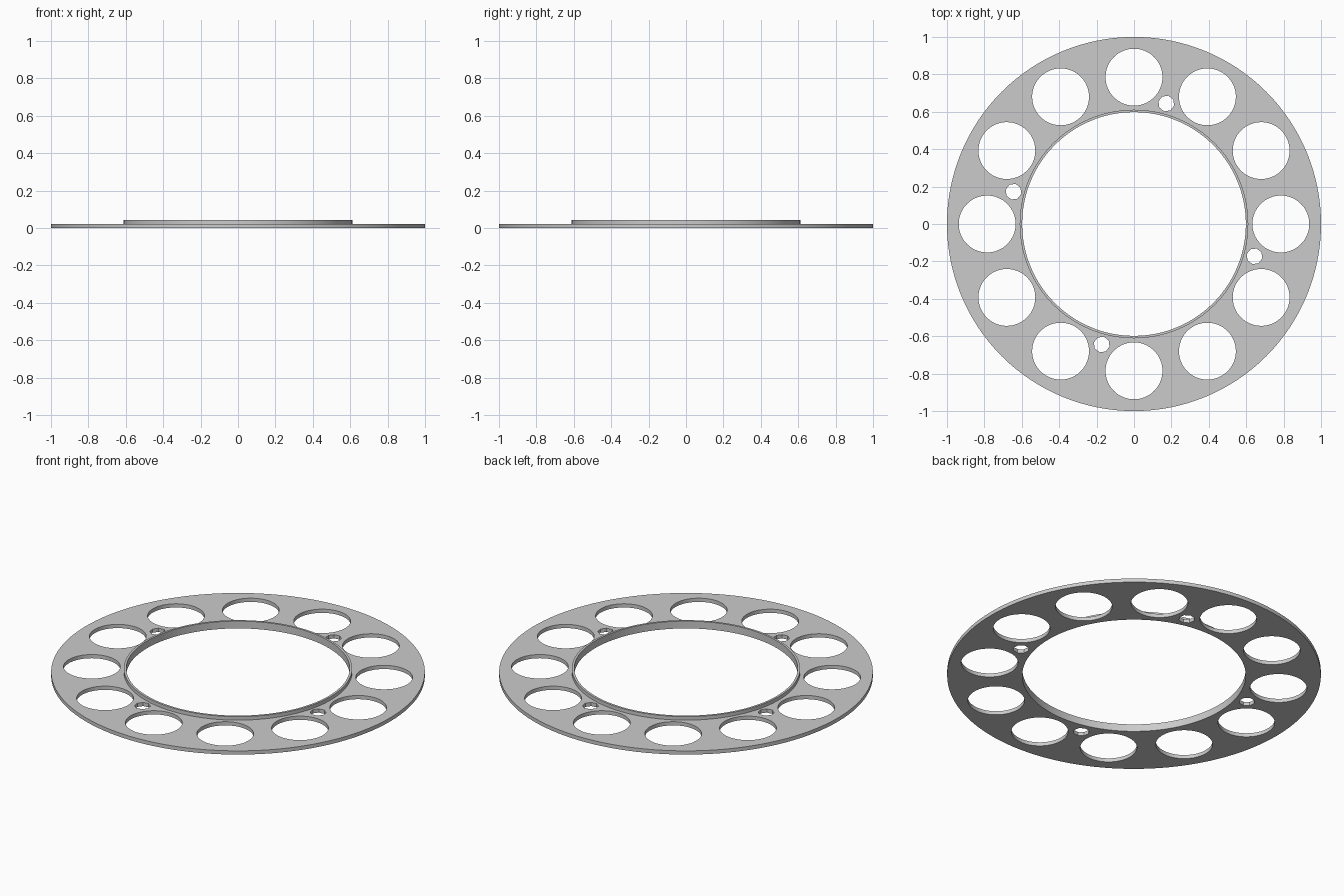
import bpy
import bmesh
from math import radians, tau
from mathutils import Matrix, Vector

PLATE_TOP = 0.022
RIM_TOP = 0.043

cube = bpy.data.objects.get("Cube")
if cube:
    bpy.data.objects.remove(cube, do_unlink=True)

grey = bpy.data.materials.new("plain grey")
grey.use_nodes = True
grey.diffuse_color = (0.6, 0.6, 0.6, 1)
grey.node_tree.nodes["Principled BSDF"].inputs["Base Color"].default_value = (0.6, 0.6, 0.6, 1)


def add_object(name, bm):
    bmesh.ops.recalc_face_normals(bm, faces=bm.faces)
    mesh = bpy.data.meshes.new(name)
    bm.to_mesh(mesh)
    bm.free()
    mesh.materials.append(grey)
    obj = bpy.data.objects.new(name, mesh)
    bpy.context.collection.objects.link(obj)
    return obj


def lathe(name, profile, steps):
    """Spin a closed (radius, height) profile around z."""
    bm = bmesh.new()
    verts = [bm.verts.new((r, 0, z)) for r, z in profile]
    edges = [bm.edges.new((v, verts[i - 1])) for i, v in enumerate(verts)]
    bmesh.ops.spin(bm, geom=verts + edges, cent=(0, 0, 0), axis=(0, 0, 1),
                   angle=tau, steps=steps, use_merge=True)
    bmesh.ops.remove_doubles(bm, verts=bm.verts, dist=0.0001)
    return add_object(name, bm)


def add_holes(bm, count, first_angle, distance, radius, sides):
    """Add a circle of upright cutting cylinders."""
    for i in range(count):
        turn = Matrix.Rotation(radians(first_angle) + tau * i / count, 4, "Z")
        place = turn @ Matrix.Translation(Vector((distance, 0, 0)))
        bmesh.ops.create_cone(bm, cap_ends=True, segments=sides, radius1=radius,
                              radius2=radius, depth=0.2, matrix=place)


# Flat ring with a raised lip around its inner edge
ring = lathe("flanged_ring", [
    (0.598, 0), (1, 0), (1, PLATE_TOP),
    (0.611, PLATE_TOP), (0.611, RIM_TOP), (0.598, RIM_TOP)], 128)

# Twelve large round holes and four small bolt holes
bm = bmesh.new()
add_holes(bm, 12, 0, 0.785, 0.152, 64)
add_holes(bm, 4, 75, 0.667, 0.043, 8)
cutter = add_object("hole_cutter", bm)
cutter.hide_render = True

cut = ring.modifiers.new("holes", "BOOLEAN")
cut.operation = "DIFFERENCE"
cut.solver = "EXACT"
cut.object = cutter

bpy.ops.object.select_all(action="DESELECT")
ring.select_set(True)
bpy.context.view_layer.objects.active = ring
bpy.ops.object.modifier_apply(modifier=cut.name)
bpy.data.objects.remove(cutter, do_unlink=True)
bpy.ops.object.shade_smooth_by_angle(angle=radians(30))
